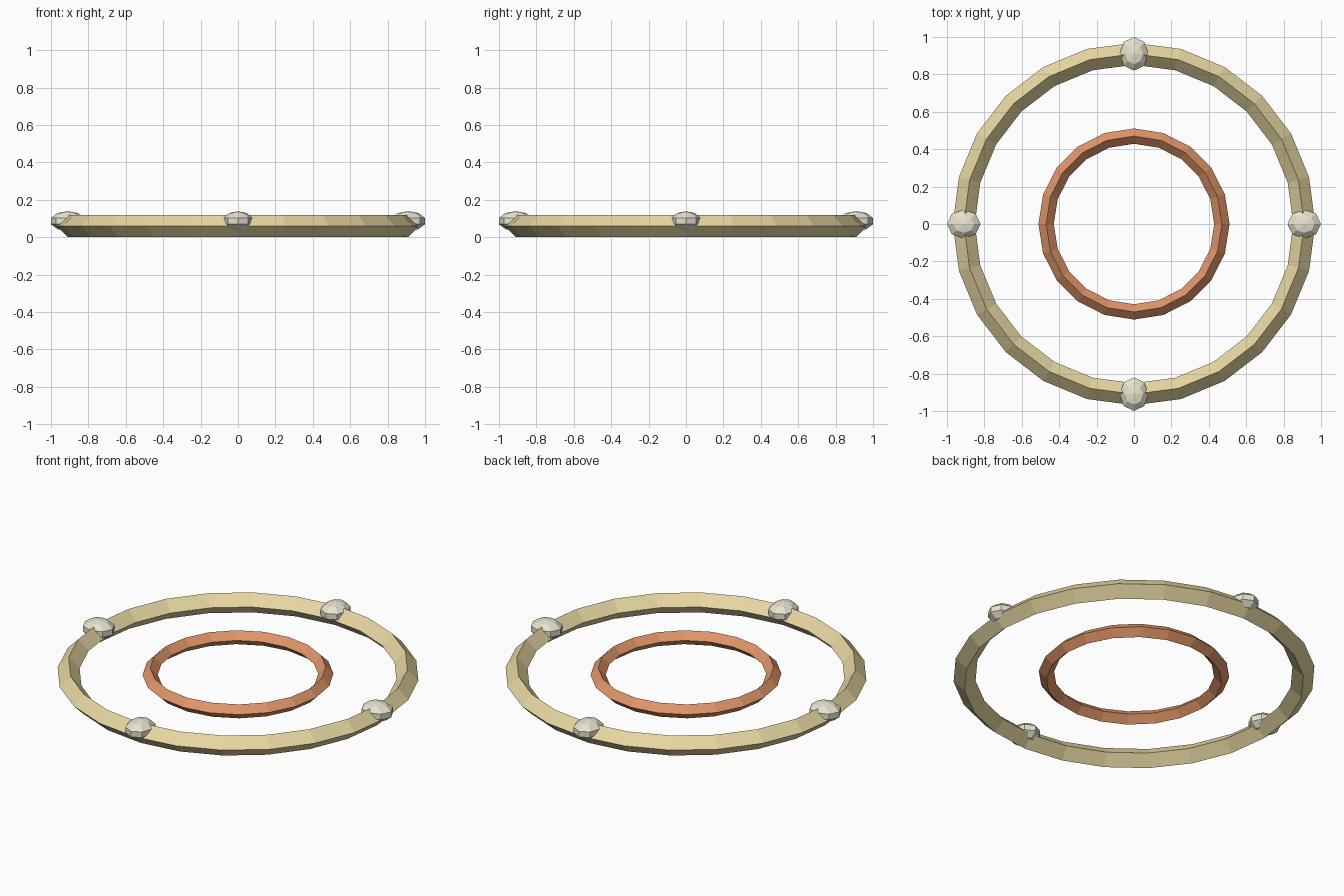
import bpy, math

if "Cube" in bpy.data.objects:
    bpy.data.objects.remove(bpy.data.objects["Cube"])

def material(name, rgb):
    m = bpy.data.materials.new(name)
    m.diffuse_color = (*rgb, 1)
    m.use_nodes = True
    m.node_tree.nodes["Principled BSDF"].inputs["Base Color"].default_value = m.diffuse_color
    return m

def finish(obj, name, mat):
    obj.name = name
    obj.data.materials.append(mat)

def ring(name, radius, thickness, sides, z, mat):
    # diamond cross-section, flat faces
    bpy.ops.mesh.primitive_torus_add(major_radius=radius, minor_radius=thickness,
                                     major_segments=sides, minor_segments=4,
                                     location=(0, 0, z))
    obj = bpy.context.object
    for p in obj.data.polygons:
        p.use_smooth = False
    finish(obj, name, mat)

gold = material("gold", (0.80, 0.68, 0.36))
copper = material("copper", (0.75, 0.30, 0.14))
cream = material("cream", (0.80, 0.77, 0.62))

# Two concentric rings
ring("outer_ring", 0.91, 0.059, 24, 0.059, gold)
ring("inner_ring", 0.47, 0.041, 20, 0.057, copper)

# Four flattened gems, longest along the radius
for i in range(4):
    a = i * math.pi / 2
    bpy.ops.mesh.primitive_uv_sphere_add(
        segments=8, ring_count=5, radius=1,
        location=(0.91 * math.cos(a), 0.91 * math.sin(a), 0.086),
        rotation=(0, 0, a))
    gem = bpy.context.object
    gem.scale = (0.0945, 0.081, 0.053)
    finish(gem, f"gem_{i + 1}", cream)
